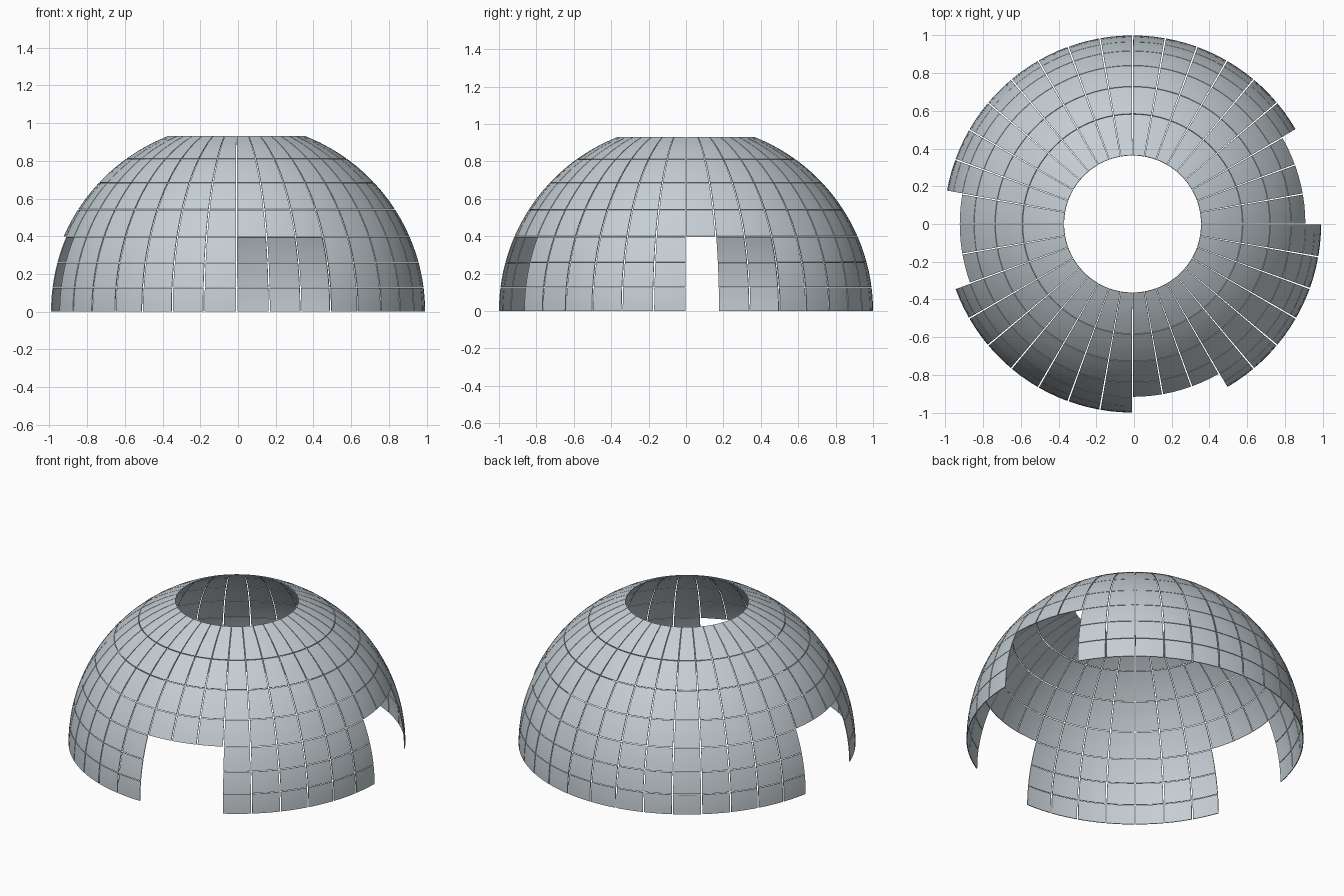
import bpy, bmesh
from math import radians, degrees, asin, sin, cos

if "Cube" in bpy.data.objects:
    bpy.data.objects.remove(bpy.data.objects["Cube"])

COLUMNS = 36
STEP = 360 / COLUMNS
RING_Z = [0.0, 0.127, 0.26, 0.398, 0.542, 0.685, 0.812, 0.931]
DOORWAYS = [(0, 30), (170, 200), (270, 300)]   # openings, degrees around z
DOOR_ROWS = 3                                  # panel rows missing in a doorway
GAP_SIDE, GAP_LEVEL = 0.22, 0.11               # half gaps between panels, degrees
CUTS = 3                                       # curved patch resolution
SHIFT_X = -0.0076                              # centres the uneven footprint

metal = bpy.data.materials.new("pale blue grey")
metal.diffuse_color = (0.56, 0.62, 0.66, 1)
metal.use_nodes = True
metal.node_tree.nodes["Principled BSDF"].inputs["Base Color"].default_value = metal.diffuse_color


def add_panel(bm, a0, a1, e0, e1):
    """Curved patch of the unit sphere between two azimuths and two elevations."""
    grid = []
    for j in range(CUTS + 1):
        e = radians(e0 + (e1 - e0) * j / CUTS)
        row = []
        for i in range(CUTS + 1):
            a = radians(a0 + (a1 - a0) * i / CUTS)
            row.append(bm.verts.new((cos(e) * cos(a) + SHIFT_X, cos(e) * sin(a), sin(e))))
        grid.append(row)
    for j in range(CUTS):
        for i in range(CUTS):
            bm.faces.new((grid[j][i], grid[j][i + 1], grid[j + 1][i + 1], grid[j + 1][i]))


# One ring of separate panels per level
levels = [degrees(asin(z)) for z in RING_Z]
last = len(levels) - 2
for row in range(last + 1):
    e0 = levels[row] + (GAP_LEVEL if row > 0 else 0)
    e1 = levels[row + 1] - (GAP_LEVEL if row < last else 0)
    bm = bmesh.new()
    for col in range(COLUMNS):
        a = col * STEP
        if row < DOOR_ROWS and any(s <= a < t for s, t in DOORWAYS):
            continue
        add_panel(bm, a + GAP_SIDE, a + STEP - GAP_SIDE, e0, e1)
    mesh = bpy.data.meshes.new(f"dome_panel_ring_{row + 1}")
    bm.to_mesh(mesh)
    bm.free()
    mesh.materials.append(metal)
    ring = bpy.data.objects.new(mesh.name, mesh)
    bpy.context.collection.objects.link(ring)

    # Thin plate thickness, growing inward
    shell = ring.modifiers.new("plate thickness", 'SOLIDIFY')
    shell.thickness = 0.005
    shell.offset = -1

    # Smooth curvature with crisp plate rims
    bpy.ops.object.select_all(action='DESELECT')
    ring.select_set(True)
    bpy.context.view_layer.objects.active = ring
    bpy.ops.object.modifier_apply(modifier=shell.name)
    bpy.ops.object.shade_smooth_by_angle(angle=radians(30))
